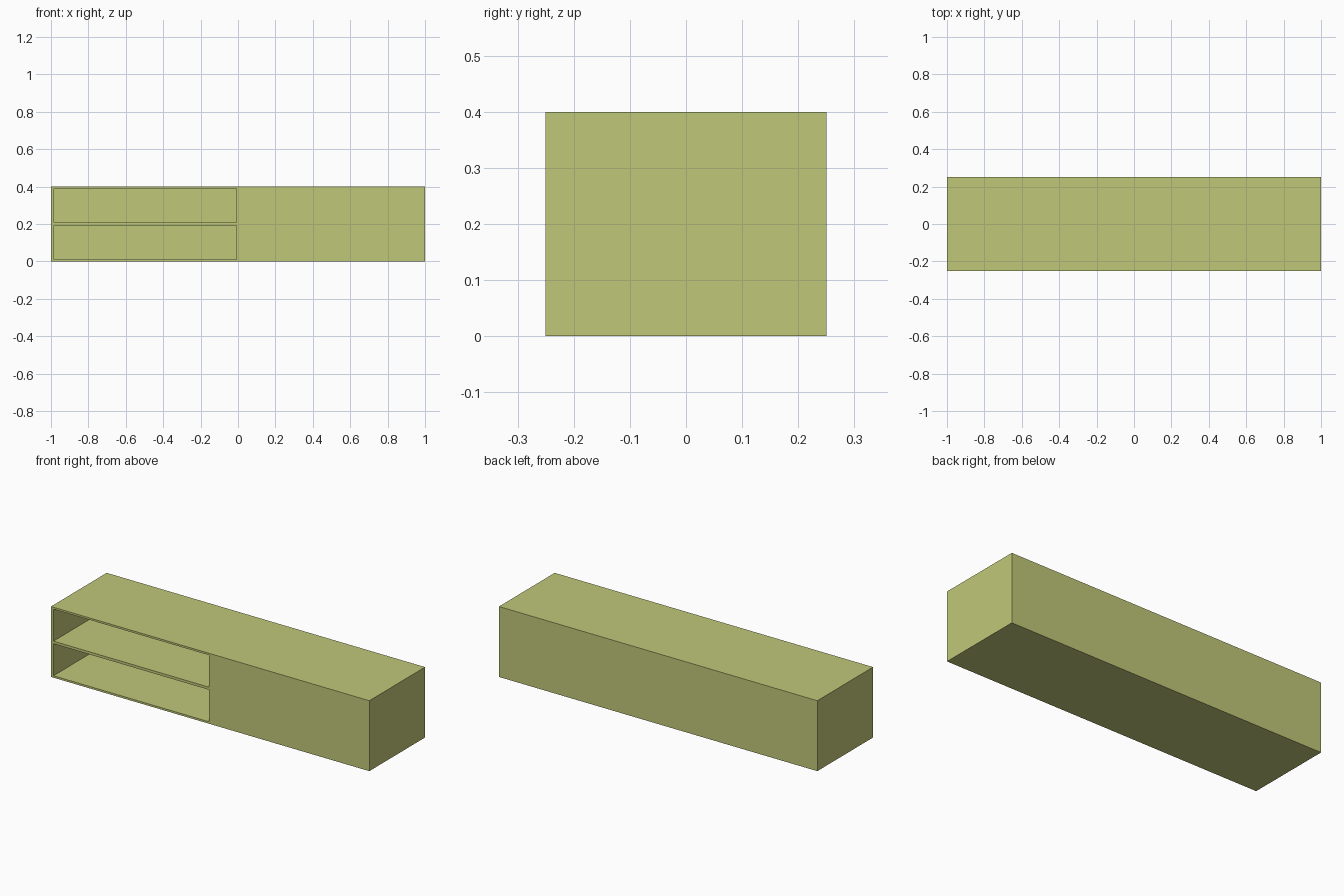
import bpy

if "Cube" in bpy.data.objects:
    bpy.data.objects.remove(bpy.data.objects["Cube"])

def box(name, x0, x1, y0, y1, z0, z1):
    """Axis-aligned box from its limits, with the scale baked in."""
    bpy.ops.mesh.primitive_cube_add(size=1)
    ob = bpy.context.object
    ob.name = name
    for v in ob.data.vertices:
        v.co.x = x0 if v.co.x < 0 else x1
        v.co.y = y0 if v.co.y < 0 else y1
        v.co.z = z0 if v.co.z < 0 else z1
    return ob

L, D, H = 2.0, 0.5, 0.4          # overall size
SIDE, EDGE, SHELF = 0.016, 0.011, 0.015  # board thicknesses
BACK = 0.012

# Cabinet body, closed on the right half
cabinet = box("cabinet_body", -L/2, L/2, -D/2, D/2, 0, H)
mat = bpy.data.materials.new("olive_green")
mat.diffuse_color = (0.53, 0.58, 0.19, 1)
mat.use_nodes = True
mat.node_tree.nodes["Principled BSDF"].inputs["Base Color"].default_value = mat.diffuse_color
cabinet.data.materials.append(mat)

# Two open compartments on the left half, separated by a shelf
compartments = [("lower", EDGE, H/2 - SHELF/2),
                ("upper", H/2 + SHELF/2, H - EDGE)]
for label, z0, z1 in compartments:
    cutter = box(label + "_compartment_cutter", -L/2 + SIDE, -0.008,
                 -D/2 - 0.1, D/2 - BACK, z0, z1)
    cutter.data.materials.append(mat)
    cutter.hide_render = True
    cutter.display_type = 'WIRE'
    mod = cabinet.modifiers.new(label + "_compartment", 'BOOLEAN')
    mod.operation = 'DIFFERENCE'
    mod.solver = 'EXACT'
    mod.object = cutter
